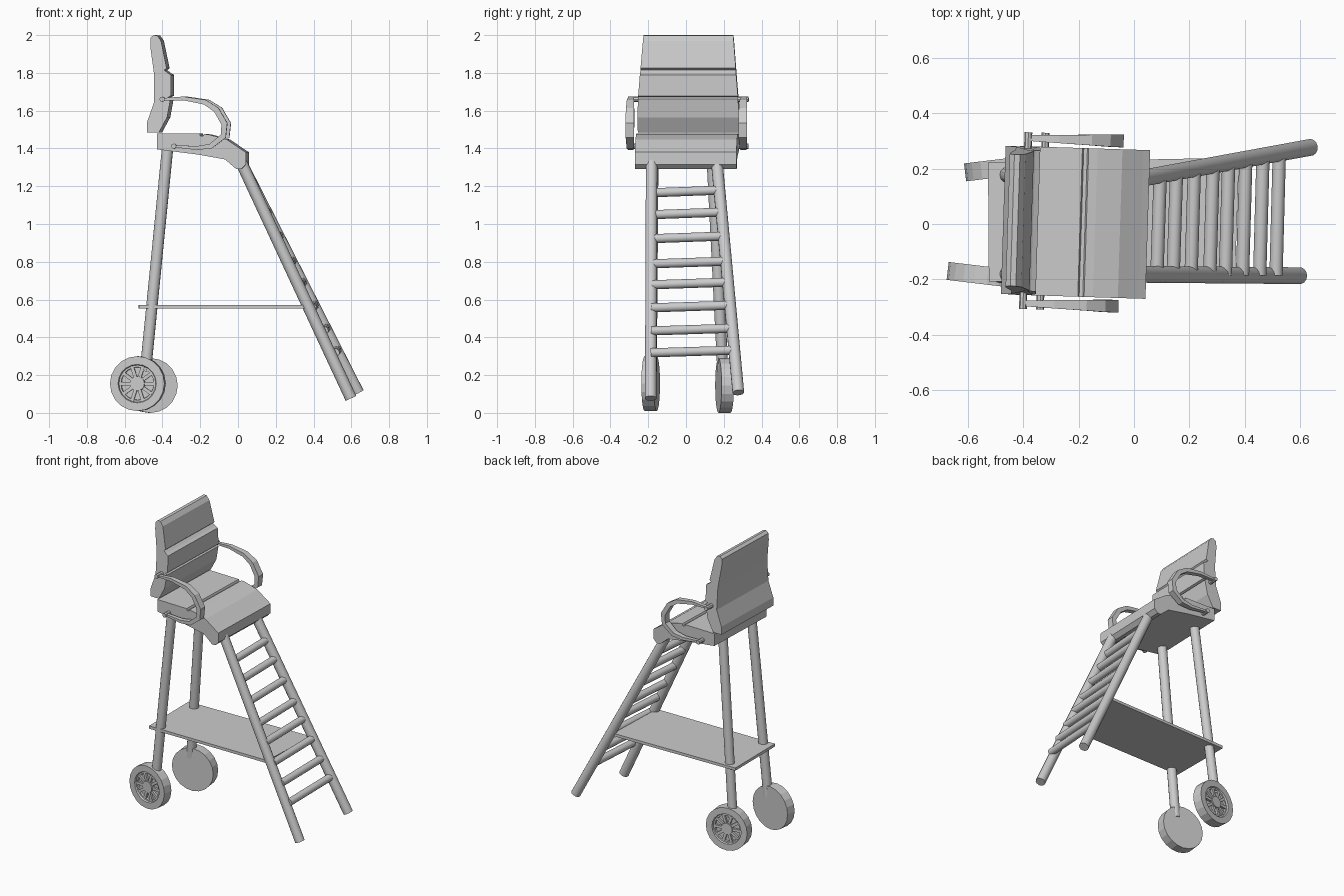
import bpy, bmesh, math
from mathutils import Vector, Matrix

if "Cube" in bpy.data.objects:
    bpy.data.objects.remove(bpy.data.objects["Cube"])

# Seat assembly is turned slightly about the vertical axis
PIVOT = Vector((-0.2, 0.006, 0))
SEAT_TURN = Matrix.Translation(PIVOT) @ Matrix.Rotation(math.radians(-1.8), 4, 'Z') @ Matrix.Translation((0.2, 0, 0))


def finish(name, bm, matrix=Matrix(), smooth=False):
    bm.transform(matrix)
    bmesh.ops.recalc_face_normals(bm, faces=bm.faces[:])
    me = bpy.data.meshes.new(name)
    bm.to_mesh(me)
    bm.free()
    ob = bpy.data.objects.new(name, me)
    bpy.context.collection.objects.link(ob)
    if smooth:
        for p in me.polygons:
            p.use_smooth = True
        me.set_sharp_from_angle(angle=math.radians(40))
    return ob


def loft(bm, rings, closed=False):
    """Bridge rings of points; cap both ends unless the loft is closed."""
    rows = [[bm.verts.new(p) for p in r] for r in rings]
    n = len(rows[0])
    pairs = list(zip(rows, rows[1:])) + ([(rows[-1], rows[0])] if closed else [])
    for a, b in pairs:
        for i in range(n):
            j = (i + 1) % n
            bm.faces.new((a[i], a[j], b[j], b[i]))
    if not closed:
        bm.faces.new(rows[0])
        bm.faces.new(rows[-1])


def slab(name, profile, half_width, matrix):
    """Extrude an x/z profile along y, with a half width depending on height."""
    bm = bmesh.new()
    loft(bm, [[(x, s * half_width(z), z) for x, z in profile] for s in (-1, 1)])
    return finish(name, bm, matrix)


def add_rod(bm, a, b, r, sides=14):
    a, b = Vector(a), Vector(b)
    d = b - a
    m = Matrix.Translation((a + b) / 2) @ d.to_track_quat('Z', 'Y').to_matrix().to_4x4()
    bmesh.ops.create_cone(bm, cap_ends=True, segments=sides, radius1=r, radius2=r, depth=d.length, matrix=m)


def rod(name, a, b, r, sides=14):
    bm = bmesh.new()
    add_rod(bm, a, b, r, sides)
    return finish(name, bm, smooth=True)


# Seat with cross groove and drooping front lip
slab("seat", [(-0.42, 1.478), (-0.195, 1.478), (-0.19, 1.465), (-0.177, 1.465), (-0.172, 1.477),
              (-0.14, 1.472), (-0.05, 1.447), (0.025, 1.396), (0.05, 1.38), (0.05, 1.315),
              (0.025, 1.29), (0.0, 1.29), (-0.06, 1.342), (-0.2, 1.367), (-0.42, 1.395)],
     lambda z: 0.269, SEAT_TURN)

# Backrest with two grooves, narrowing toward the top
slab("backrest", [(-0.457, 1.985), (-0.44, 2.0), (-0.42, 1.998), (-0.40, 1.97), (-0.37, 1.825),
                  (-0.382, 1.815), (-0.365, 1.80), (-0.347, 1.79), (-0.347, 1.678), (-0.362, 1.672),
                  (-0.349, 1.662), (-0.367, 1.565), (-0.41, 1.485), (-0.473, 1.485), (-0.473, 1.54),
                  (-0.436, 1.645), (-0.436, 1.79), (-0.457, 1.94)],
     lambda z: 0.268 - 0.03 * max(0, (z - 1.63) / 0.37), SEAT_TURN)

# Curved armrests: tapered strip plus fixing pegs, on both sides
PATH = [(-0.40, 1.66), (-0.28, 1.665), (-0.166, 1.645), (-0.105, 1.605), (-0.062, 1.53),
        (-0.068, 1.465), (-0.135, 1.412), (-0.21, 1.402), (-0.34, 1.413)]
for side, label in ((-1, "near"), (1, "far")):
    bm = bmesh.new()
    rings = []
    for i, (x, z) in enumerate(PATH):
        x0, z0 = PATH[max(i - 1, 0)]
        x1, z1 = PATH[min(i + 1, len(PATH) - 1)]
        t = Vector((x1 - x0, z1 - z0)).normalized()
        k = math.sin(math.pi * i / (len(PATH) - 1))
        h, w = 0.006 + 0.01 * k, 0.010 + 0.013 * k
        nx, nz = -t.y * h, t.x * h
        rings.append([(x + a * nx, side * (0.299 + b * w), z + a * nz)
                      for a, b in ((-1, -1), (1, -1), (1, 1), (-1, 1))])
    loft(bm, rings)
    for x, z in ((-0.392, 1.66), (-0.33, 1.412)):
        add_rod(bm, (x, side * 0.25, z), (x, side * 0.32, z), 0.014, 8)
    finish(label + "_armrest", bm, SEAT_TURN)

# Rear legs
rod("near_rear_leg", (-0.372, -0.175, 1.41), (-0.49, -0.184, 0.22), 0.03)
rod("far_rear_leg", (-0.372, 0.135, 1.41), (-0.49, 0.195, 0.22), 0.03)

# Ladder rails, given as top and bottom points
NEAR = (Vector((0.015, -0.182, 1.33)), Vector((0.598, -0.187, 0.077)))
FAR = (Vector((0.015, 0.163, 1.33)), Vector((0.637, 0.277, 0.107)))
rod("near_ladder_rail", *NEAR, 0.031)
rod("far_ladder_rail", *FAR, 0.031)

# Ladder rungs
for i, z in enumerate((1.173, 1.057, 0.93, 0.797, 0.686, 0.564, 0.442, 0.326)):
    p, q = (r[0].lerp(r[1], (r[0].z - z) / (r[0].z - r[1].z)) for r in (NEAR, FAR))
    p.x = q.x - 0.012
    p.z, q.z = z - 0.008, z + 0.006
    rod(f"rung_{i + 1}", p, q, 0.024, 12)

# Lower platform
bm = bmesh.new()
loft(bm, [[(-0.528, 0.222, z), (-0.525, -0.208, z), (0.365, -0.205, z), (0.38, 0.24, z)]
          for z in (0.553, 0.572)])
finish("platform", bm)


# Wheels with recessed, spoked outer faces and plain inner faces
def wheel(name, centre, outward):
    R, t, sides, spokes = 0.145, 0.0325, 20, 10
    bm = bmesh.new()
    prof = [(R, -t), (R, t), (0.102, t), (0.098, t - 0.01), (0.088, t - 0.01), (0.086, t - 0.022),
            (0.04, t - 0.022), (0.038, t - 0.002)]
    loft(bm, [[(r * math.cos(2 * math.pi * i / sides), r * math.sin(2 * math.pi * i / sides), h)
               for i in range(sides)] for r, h in prof])
    for i in range(spokes):
        m = (Matrix.Rotation(2 * math.pi * i / spokes, 4, 'Z') @ Matrix.Translation((0.063, 0, t - 0.016))
             @ Matrix.Diagonal((0.06, 0.018, 0.016, 1)))
        bmesh.ops.create_cube(bm, size=1, matrix=m)
    rot = Vector(outward).to_track_quat('Z', 'Y').to_matrix().to_4x4()
    finish(name, bm, Matrix.Translation(centre) @ rot)


wheel("near_wheel", (-0.53, -0.187, 0.155), (-0.12, -1, 0))
wheel("far_wheel", (-0.467, 0.204, 0.145), (-0.12, 1, 0))
